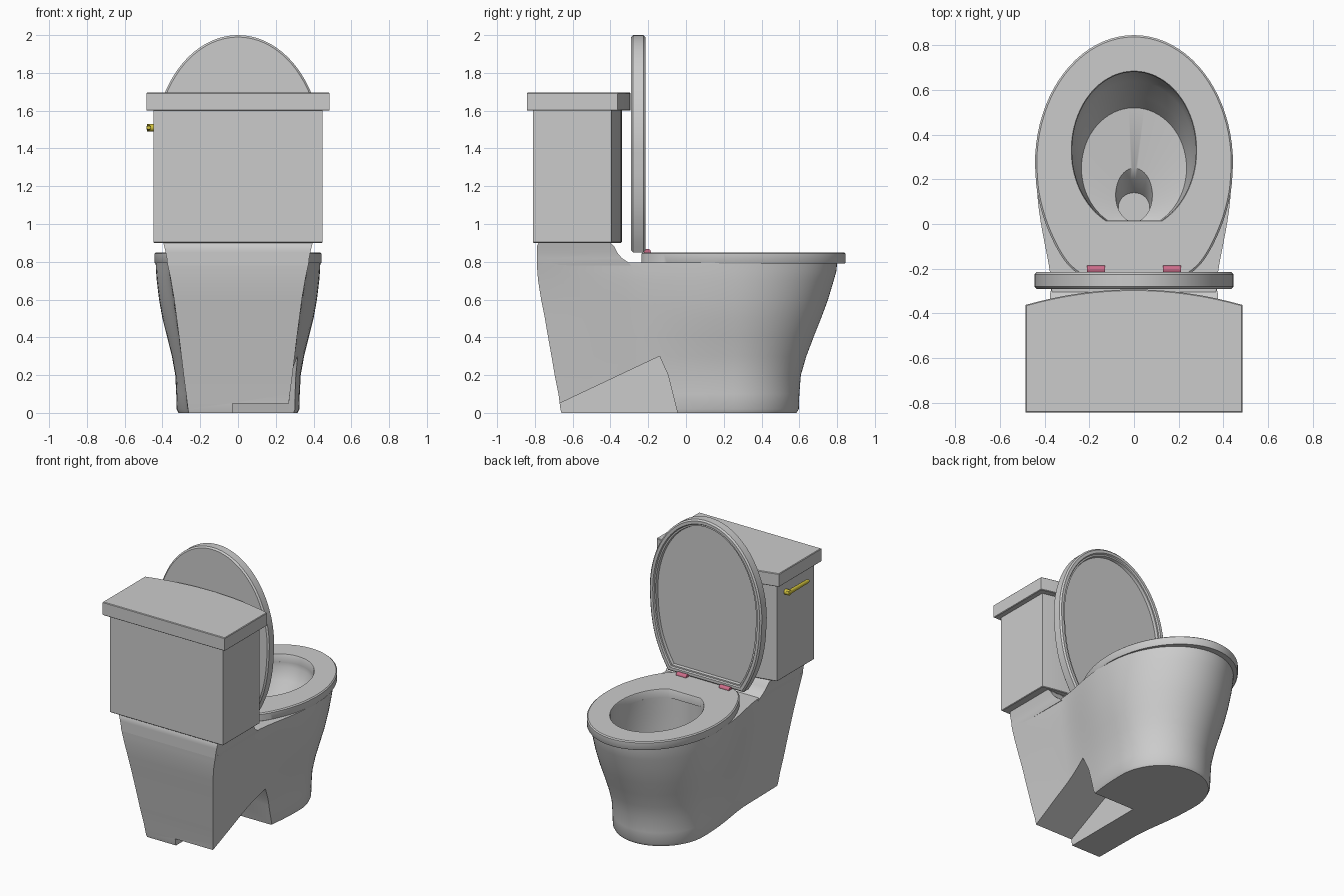
import bpy, bmesh, math
from math import sin, cos, pi, sqrt

if "Cube" in bpy.data.objects:
    bpy.data.objects.remove(bpy.data.objects["Cube"])


def finish(ob, angle=35):
    bpy.ops.object.select_all(action='DESELECT')
    bpy.context.view_layer.objects.active = ob
    ob.select_set(True)
    bpy.ops.object.shade_smooth_by_angle(angle=math.radians(angle))


def loft(name, rings, wrap=False, smooth=True):
    """Skin a stack of equal-count rings; cap the ends or wrap last to first."""
    bm = bmesh.new()
    rows = [[bm.verts.new(p) for p in r] for r in rings]
    n = len(rows[0])
    for a, b in zip(rows, rows[1:] + ([rows[0]] if wrap else [])):
        for i in range(n):
            j = (i + 1) % n
            bm.faces.new((a[i], a[j], b[j], b[i]))
    if not wrap:
        bm.faces.new(rows[0][::-1])
        bm.faces.new(rows[-1])
    bmesh.ops.recalc_face_normals(bm, faces=bm.faces)
    me = bpy.data.meshes.new(name)
    bm.to_mesh(me)
    bm.free()
    ob = bpy.data.objects.new(name, me)
    bpy.context.collection.objects.link(ob)
    if smooth:
        finish(ob)
    return ob


def cut(ob, cutter):
    m = ob.modifiers.new("cut", 'BOOLEAN')
    m.object, m.operation, m.solver = cutter, 'DIFFERENCE', 'EXACT'
    bpy.context.view_layer.objects.active = ob
    bpy.ops.object.modifier_apply(modifier=m.name)
    bpy.data.objects.remove(cutter)


def colour(ob, name, rgb):
    m = bpy.data.materials.get(name) or bpy.data.materials.new(name)
    m.diffuse_color = (*rgb, 1)
    m.use_nodes = True
    m.node_tree.nodes["Principled BSDF"].inputs["Base Color"].default_value = m.diffuse_color
    ob.data.materials.append(m)


def at_z(pts, z, s=0, c=(0, 0.3), r=(0.44, 0.54)):
    """Place a 2D outline at height z, inset by s."""
    return [(c[0] + (x - c[0]) * (1 - s / r[0]), c[1] + (y - c[1]) * (1 - s / r[1]), z)
            for x, y in pts]


def mirrored(half):
    """Close a half outline (x > 0) with its mirror image."""
    return half + [(-x, y) for x, y in reversed(half) if x > 1e-6]


def ellipse(cy, rx, ry, n=64):
    return [(rx * cos(2 * pi * i / n), cy + ry * sin(2 * pi * i / n)) for i in range(n)]


def smooth_path(pts, steps=5):
    """Catmull-Rom curve through the points."""
    p = [pts[0]] + pts + [pts[-1]]
    out = []
    for k in range(1, len(p) - 2):
        a, b, c, d = p[k - 1:k + 3]
        for s in range(steps):
            t = s / steps
            out.append(tuple(0.5 * (2 * b[i] + (c[i] - a[i]) * t
                       + (2 * a[i] - 5 * b[i] + 4 * c[i] - d[i]) * t * t
                       + (3 * b[i] - a[i] - 3 * c[i] + d[i]) * t ** 3) for i in (0, 1)))
    return out + [pts[-1]]


def egg(hw, yc, front, back):
    """Elliptical front, then a curve through the back points, mirrored."""
    arc = [(hw * sin(pi / 2 * i / 20), yc + (front - yc) * cos(pi / 2 * i / 20))
           for i in range(20)]
    return mirrored(arc + smooth_path([(hw, yc)] + back))


# Pedestal: round bowl in front flowing into a narrower square trunk
def pedestal_ring(z, yf, hw, neck, yb, bw):
    yc, yn = 0.25, -0.32
    half = [(hw * sin(pi / 2 * i / 20), yc + (yf - yc) * cos(pi / 2 * i / 20))
            for i in range(20)]
    for i in range(13):
        t = i / 12
        s = t ** 1.25
        half.append((hw + (neck - hw) * s * s * (3 - 2 * s), yc + (yn - yc) * t))
    for i in range(1, 5):
        t = i / 4
        half.append((neck + (bw - neck) * t, yn + (yb - yn) * t))
    return at_z(mirrored(half), z)


levels = [(0.0, 0.585, 0.315, 0.265, -0.66, 0.26), (0.02, 0.597, 0.325, 0.27, -0.665, 0.265),
          (0.1, 0.60, 0.327, 0.275, -0.675, 0.275), (0.2, 0.608, 0.332, 0.285, -0.695, 0.288),
          (0.3, 0.637, 0.35, 0.30, -0.712, 0.30), (0.4, 0.675, 0.375, 0.315, -0.73, 0.312),
          (0.5, 0.715, 0.40, 0.33, -0.747, 0.325), (0.6, 0.752, 0.418, 0.345, -0.767, 0.338),
          (0.7, 0.782, 0.43, 0.36, -0.783, 0.355), (0.75, 0.796, 0.434, 0.364, -0.787, 0.365),
          (0.795, 0.80, 0.436, 0.367, -0.79, 0.375)]
pedestal = loft("pedestal", [pedestal_ring(*l) for l in levels], smooth=False)

# Bowl hollow with drain
hollow = loft("bowl_cutter", [at_z(ellipse(*e), z) for z, *e in [
    (0.9, 0.33, 0.277, 0.35), (0.76, 0.33, 0.277, 0.35), (0.68, 0.31, 0.272, 0.33),
    (0.58, 0.275, 0.255, 0.295), (0.5, 0.25, 0.235, 0.27), (0.48, 0.13, 0.082, 0.12),
    (0.44, 0.105, 0.078, 0.095), (0.36, 0.075, 0.07, 0.065)]], smooth=False)
cut(pedestal, hollow)

# Wedge cut out of one side of the foot
wedge = [(-0.78, -0.002), (-0.14, 0.30), (-0.095, 0.2), (-0.02, -0.1), (-0.78, -0.1)]
cut(pedestal, loft("foot_cutter", [[(x, y, z) for y, z in wedge] for x in (-0.03, 0.6)],
                   smooth=False))
finish(pedestal)

# Raised shelf under the tank
loft("tank_shelf", [[(-w, -0.79, z), (w, -0.79, z), (w, f, z), (-w, f, z)]
     if z < 0.89 else [(-w, -0.78, z), (w, -0.78, z), (w, f, z), (-w, f, z)]
     for z, w, f in [(0.78, 0.37, -0.29), (0.8, 0.375, -0.31), (0.82, 0.377, -0.34),
                     (0.85, 0.383, -0.365), (0.88, 0.39, -0.38), (0.9, 0.395, -0.4)]])


# Tank and its cover share a box outline with a bowed front
def bowed(w, back, side, mid, n=16):
    return [(-w, back), (w, back)] + [
        (w * (1 - 2 * i / n), mid + (side - mid) * (1 - 2 * i / n) ** 2) for i in range(n + 1)]


def bowed_box(name, z0, z1, *args):
    o, k = bowed(*args), dict(c=(0, -0.57), r=(0.46, 0.24))
    loft(name, [at_z(o, z0, 0.004, **k), at_z(o, z0 + 0.004, **k),
                at_z(o, z1 - 0.004, **k), at_z(o, z1, 0.004, **k)])


bowed_box("tank", 0.9, 1.605, 0.447, -0.81, -0.395, -0.34)
bowed_box("tank_cover", 1.6, 1.695, 0.485, -0.843, -0.362, -0.293)

# Seat ring
outer = egg(0.443, 0.27, 0.845, [(0.434, 0.15), (0.405, 0.03), (0.36, -0.08),
                                 (0.31, -0.165), (0.26, -0.215), (0.22, -0.235)])
inner = []
for x, y in outer:
    dx, dy = x, y - 0.33
    k = 1 / sqrt((dx / 0.277) ** 2 + (dy / 0.35) ** 2)
    inner.append((dx * k, 0.33 + dy * k))
loft("seat", [at_z(outer, 0.79, 0.004), at_z(outer, 0.796), at_z(outer, 0.843),
              at_z(outer, 0.85, 0.008), at_z(inner, 0.85, -0.006),
              at_z(inner, 0.843), at_z(inner, 0.79)], wrap=True)

# Upright lid with a recessed inner face
lid_outline = egg(0.445, 1.4, 2.0, [(0.434, 1.23), (0.405, 1.08), (0.355, 0.95), (0.30, 0.85)])
lid_rings = [[(x, y, z) for x, z, _ in at_z(lid_outline, 0, s, (0, 1.4), (0.445, 0.58))]
             for y, s in [(-0.29, 0.01), (-0.28, 0), (-0.225, 0), (-0.215, 0.01),
                          (-0.215, 0.03), (-0.225, 0.036), (-0.225, 0.046), (-0.245, 0.05)]]
loft("lid", lid_rings)


def rod(name, p, r, length, axis):
    rot = (0, pi / 2, 0) if axis == 'x' else (pi / 2, 0, 0)
    bpy.ops.mesh.primitive_cylinder_add(vertices=20, radius=r, depth=length,
                                        location=p, rotation=rot)
    ob = bpy.context.object
    ob.name = name
    finish(ob)
    return ob


# Hinges
for side, x in (("left", -0.17), ("right", 0.17)):
    colour(rod("hinge_" + side, (x, -0.204, 0.851), 0.018, 0.08, 'x'), "hinge red", (0.6, 0.15, 0.25))

# Flush handle on the side of the tank
colour(rod("handle_post", (-0.462, -0.49, 1.51), 0.019, 0.04, 'x'), "handle yellow", (0.65, 0.55, 0.05))
lever = loft("handle_lever", [[(-0.473 + 0.012 * cos(a * pi / 8), y, 1.51 + h * sin(a * pi / 8))
                               for a in range(16)]
                              for y, h in [(-0.475, 0.015), (-0.5, 0.017), (-0.69, 0.014), (-0.71, 0.009)]])
colour(lever, "handle yellow", (0.65, 0.55, 0.05))
